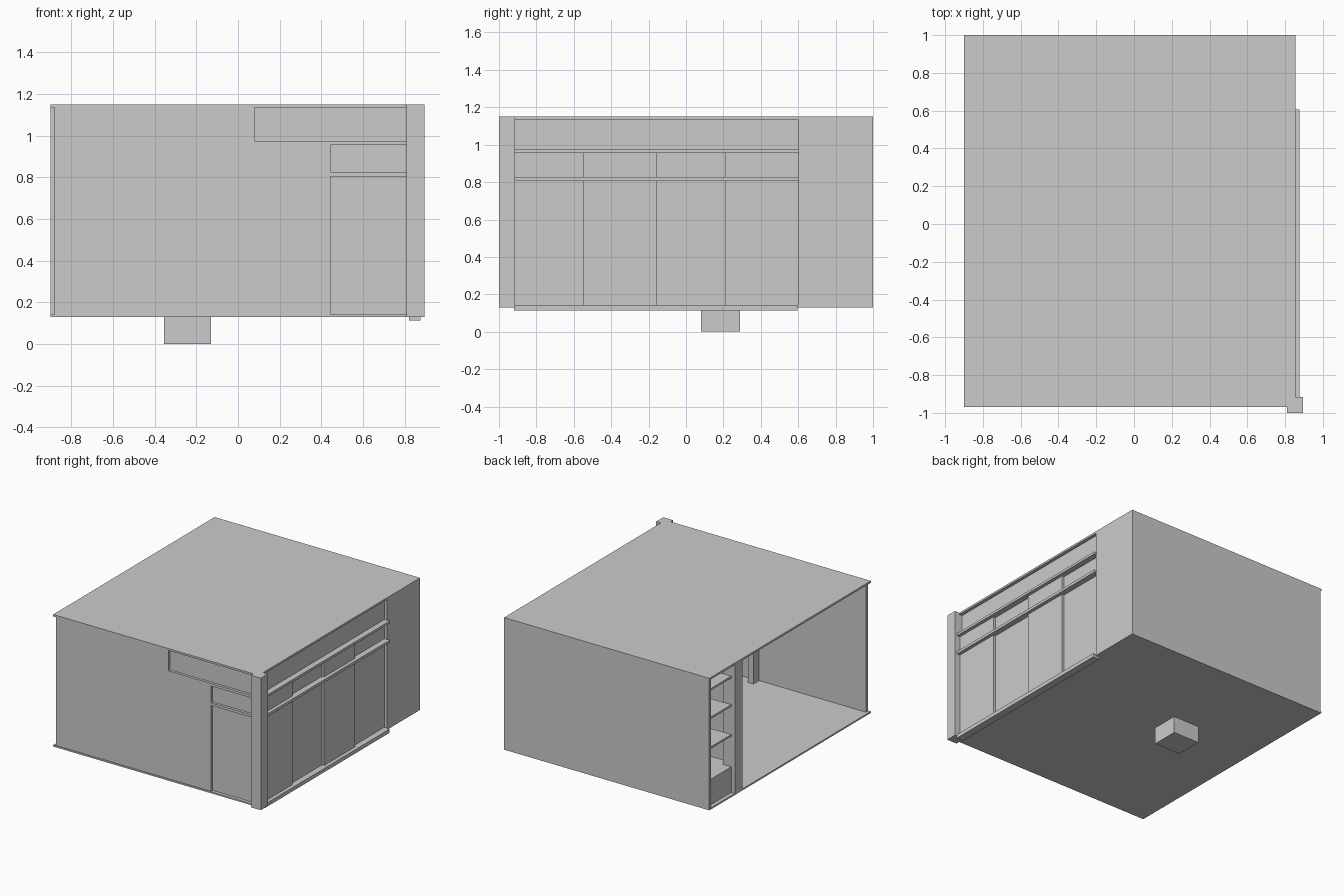
import bpy
import bmesh
from mathutils import Vector

if "Cube" in bpy.data.objects:
    bpy.data.objects.remove(bpy.data.objects["Cube"])


def box(name, x, y, z):
    """Axis-aligned block given by its (min, max) on every axis."""
    bm = bmesh.new()
    bmesh.ops.create_cube(bm, size=1)
    lo = Vector((x[0], y[0], z[0]))
    hi = Vector((x[1], y[1], z[1]))
    for v in bm.verts:
        v.co = Vector([lo[i] + (v.co[i] + 0.5) * (hi[i] - lo[i]) for i in range(3)])
    me = bpy.data.meshes.new(name)
    bm.to_mesh(me)
    bm.free()
    ob = bpy.data.objects.new(name, me)
    bpy.context.collection.objects.link(ob)
    return ob


FLOOR, ROOF = (0.13, 0.142), (1.135, 1.15)
INNER = (0.142, 1.135)

# Floor, roof and the block underneath
box("floor", (-0.9, 0.855), (-0.97, 1.0), FLOOR)
box("roof", (-0.9, 0.855), (-0.97, 1.0), ROOF)
box("under_block", (-0.355, -0.13), (0.08, 0.29), (0.0, 0.13))

# Solid walls
box("back_wall", (-0.895, 0.855), (0.975, 1.0), INNER)
box("right_back_wall", (0.825, 0.855), (0.6, 0.975), INNER)
box("partition_wall", (-0.8, 0.825), (0.605, 0.63), INNER)
box("storage_divider", (-0.075, -0.055), (0.63, 0.975), INNER)
box("front_wall", (-0.88, 0.033), (-0.965, -0.94), INNER)

# Posts
box("corner_pillar", (0.81, 0.895), (-1.0, -0.915), (0.13, 1.15))
box("partition_post", (-0.9, -0.8), (0.595, 0.69), INNER)
box("front_inner_post", (0.033, 0.08), (-0.965, -0.87), INNER)

# Front glazing: recessed backing with raised panel and rails
box("front_backing", (0.08, 0.825), (-0.945, -0.932), INNER)
box("front_raised_panel", (0.08, 0.445), (-0.965, -0.945), (0.142, 0.975))
for i, z in enumerate([(0.805, 0.825), (0.955, 0.975)]):
    box(f"front_rail_{i}", (0.445, 0.81), (-0.965, -0.945), z)

# Right glazing: alternating raised and recessed panels below a sign recess
box("right_backing", (0.815, 0.83), (-0.93, 0.6), INNER)
for i, y in enumerate([(-0.915, -0.545), (-0.16, 0.215)]):
    box(f"sliding_panel_{i}", (0.83, 0.848), y, (0.142, 0.805))
    box(f"transom_panel_{i}", (0.83, 0.848), y, (0.825, 0.955))
for i, z in enumerate([(0.805, 0.826), (0.955, 0.974)]):
    box(f"right_rail_{i}", (0.83, 0.875), (-0.915, 0.605), z)
box("right_sill", (0.82, 0.877), (-0.92, 0.595), (0.113, 0.142))

# Storage shelves behind the partition
box("shelf_base", (-0.87, -0.62), (0.63, 0.975), (0.142, 0.34))
for i, z in enumerate([0.59, 0.82, 1.04]):
    box(f"storage_shelf_{i}", (-0.87, -0.62), (0.69, 0.975), (z - 0.015, z))
box("shelf_back", (-0.62, -0.6), (0.63, 0.975), INNER)
